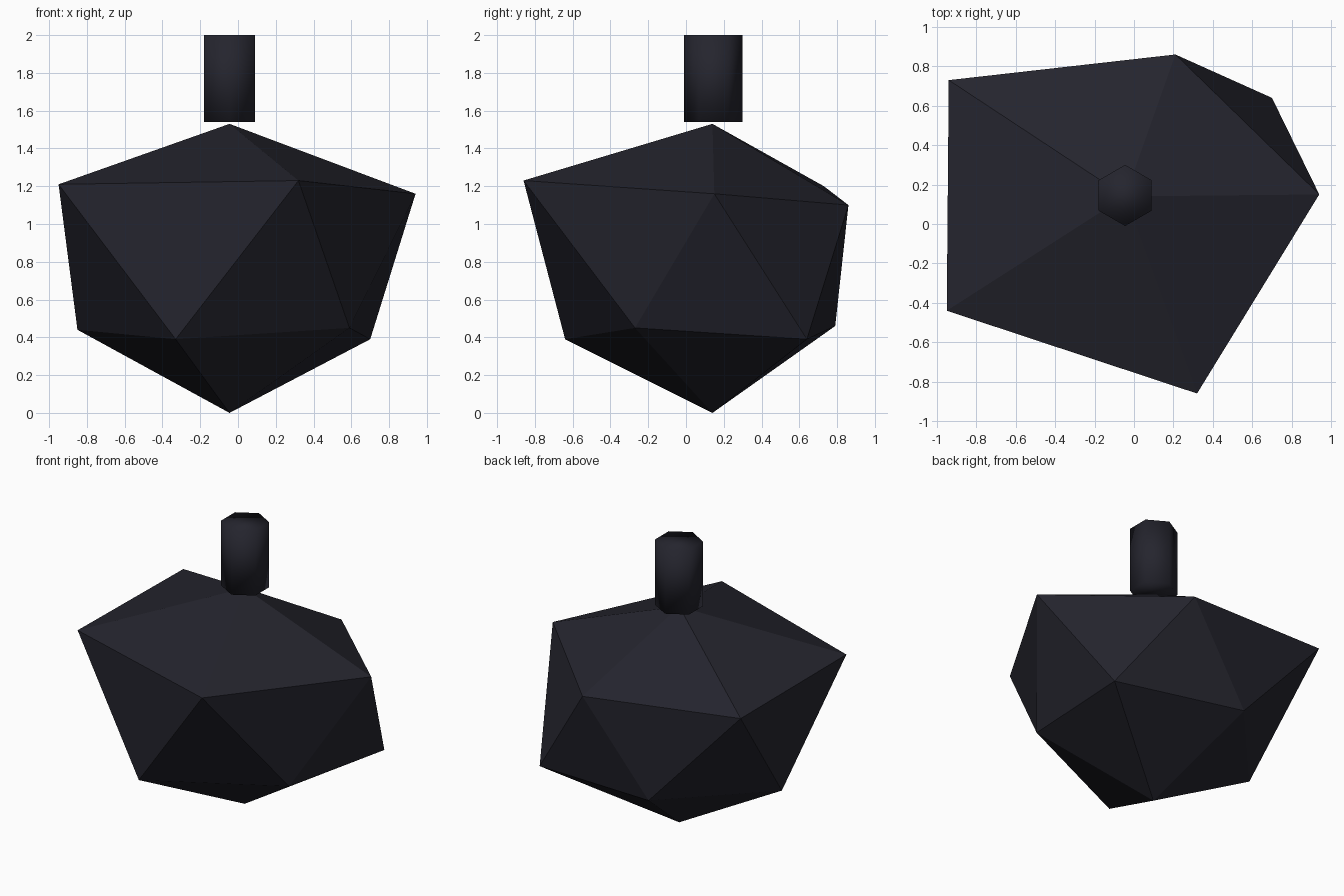
import bpy, bmesh, math
from mathutils import Matrix

cube = bpy.data.objects.get("Cube")
if cube:
    bpy.data.objects.remove(cube, do_unlink=True)

charcoal = bpy.data.materials.new("charcoal")
charcoal.use_nodes = True
colour = (0.018, 0.018, 0.027, 1)
charcoal.diffuse_color = colour
charcoal.node_tree.nodes["Principled BSDF"].inputs["Base Color"].default_value = colour


def add_object(name, bm, smooth=False):
    bmesh.ops.recalc_face_normals(bm, faces=bm.faces)
    for face in bm.faces:
        face.smooth = smooth
    mesh = bpy.data.meshes.new(name)
    bm.to_mesh(mesh)
    bm.free()
    mesh.materials.append(charcoal)
    obj = bpy.data.objects.new(name, mesh)
    bpy.context.collection.objects.link(obj)
    return obj


# Faceted rock: a stretched icosahedron, two poles and two staggered rings
upper_ring = [(0.94, 0.15, 1.16), (0.21, 0.86, 1.10), (-0.94, 0.73, 1.20),
              (-0.95, -0.44, 1.21), (0.32, -0.86, 1.23)]
lower_ring = [(0.70, 0.64, 0.39), (-0.26, 0.79, 0.46), (-0.85, 0.14, 0.44),
              (-0.33, -0.64, 0.39), (0.59, -0.27, 0.45)]
bm = bmesh.new()
top = bm.verts.new((-0.045, 0.14, 1.53))
bottom = bm.verts.new((-0.045, 0.14, 0))
upper = [bm.verts.new(p) for p in upper_ring]
lower = [bm.verts.new(p) for p in lower_ring]
for i in range(5):
    j = (i + 1) % 5
    bm.faces.new((top, upper[i], upper[j]))
    bm.faces.new((upper[i], lower[i], upper[j]))
    bm.faces.new((lower[i], lower[j], upper[j]))
    bm.faces.new((bottom, lower[j], lower[i]))
add_object("rock_body", bm)

# Six-sided peg floating just above the rock, softly shaded over its rims
bm = bmesh.new()
bmesh.ops.create_cone(bm, cap_ends=True, segments=6, radius1=0.155, radius2=0.155, depth=0.46,
                      matrix=Matrix.Rotation(math.radians(0), 4, "Z"))
# Turn so that corners point front and back
widest_y = max(v.co.y for v in bm.verts)
if widest_y < 0.15:
    bmesh.ops.rotate(bm, verts=bm.verts, matrix=Matrix.Rotation(math.radians(30), 3, "Z"))
peg = add_object("top_peg", bm, smooth=True)
peg.location = (-0.045, 0.145, 1.77)
